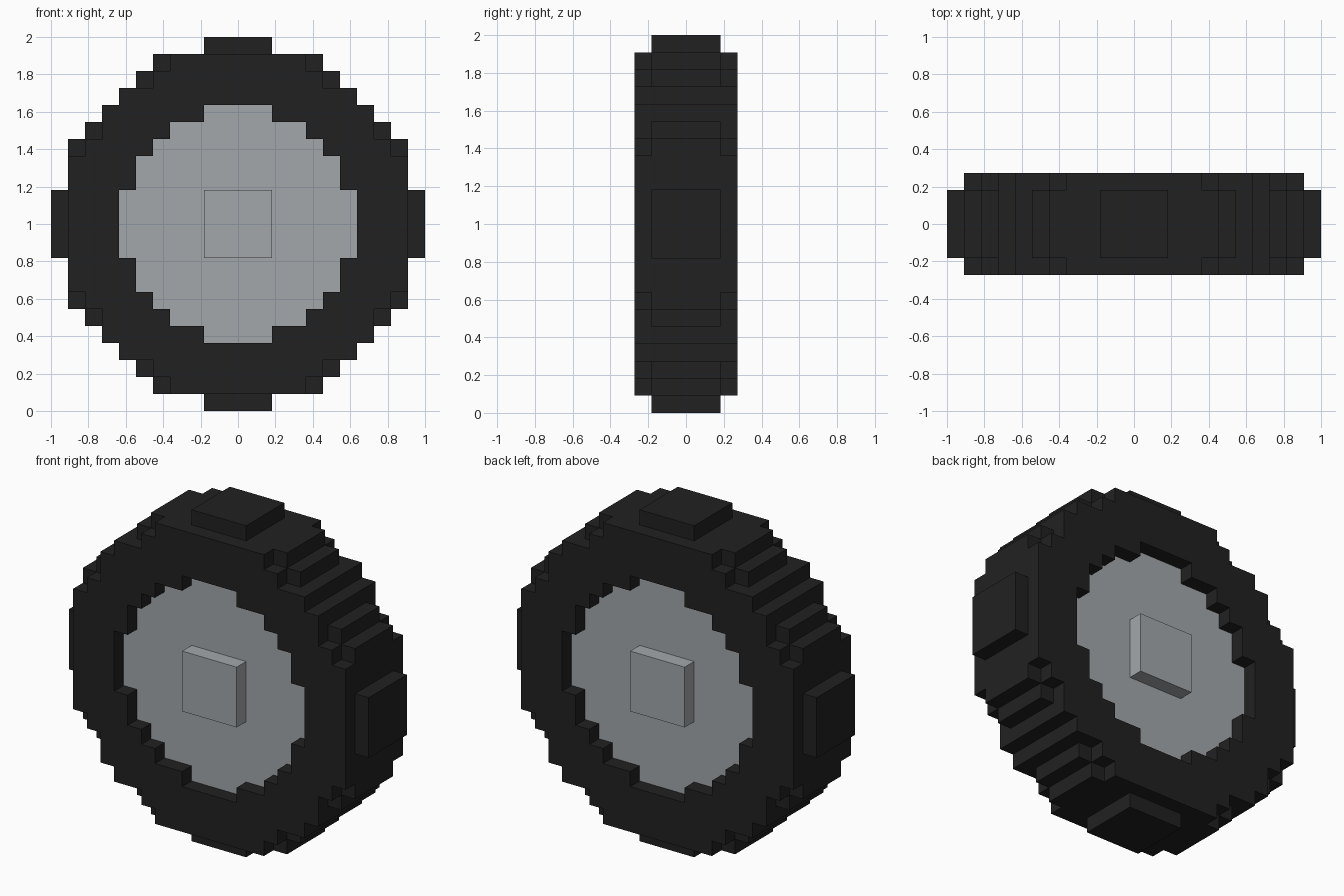
import bpy, bmesh
from mathutils import Matrix, Vector

if "Cube" in bpy.data.objects:
    bpy.data.objects.remove(bpy.data.objects["Cube"])

U = 1 / 11                      # one block; the wheel is 22 blocks across
CENTRE = Vector((0, 0, 1))


def srgb(*rgb):
    lin = [((c / 255 + 0.055) / 1.055) ** 2.4 for c in rgb]
    return (*lin, 1)


def material(name, *rgb):
    m = bpy.data.materials.new(name)
    m.diffuse_color = srgb(*rgb)
    m.use_nodes = True
    m.node_tree.nodes["Principled BSDF"].inputs["Base Color"].default_value = m.diffuse_color
    return m


RUBBER = material("black rubber", 33, 33, 33)
METAL = material("light grey metal", 163, 167, 170)


def finish(name, bm, mat):
    bmesh.ops.recalc_face_normals(bm, faces=bm.faces)
    mesh = bpy.data.meshes.new(name)
    bm.to_mesh(mesh)
    bm.free()
    mesh.materials.clear()
    mesh.materials.append(mat)
    obj = bpy.data.objects.new(name, mesh)
    bpy.context.collection.objects.link(obj)
    return obj


def stepped_circle(widths):
    """Closed outline from the half width of each block row above the centre."""
    quarter = []
    for row in range(1, len(widths)):
        if widths[row] != widths[row - 1]:
            quarter += [(widths[row - 1], row), (widths[row], row)]
    quarter.append((widths[-1], len(widths)))
    half = quarter + [(-x, z) for x, z in reversed(quarter)]
    return half + [(x, -z) for x, z in reversed(half)]


def disc(name, outlines, half_depth, mat):
    """Extrude filled outlines (the second one is a hole) along y."""
    curve = bpy.data.curves.new(name, 'CURVE')
    curve.dimensions, curve.fill_mode = '2D', 'BOTH'
    curve.extrude = half_depth * U
    for outline in outlines:
        s = curve.splines.new('POLY')
        s.points.add(len(outline) - 1)
        for p, (x, z) in zip(s.points, outline):
            p.co = (x * U, z * U, 0, 1)
        s.use_cyclic_u = True
    temp = bpy.data.objects.new(name + " outline", curve)
    bpy.context.collection.objects.link(temp)
    mesh = bpy.data.meshes.new_from_object(
        temp.evaluated_get(bpy.context.evaluated_depsgraph_get()))
    bm = bmesh.new()
    bm.from_mesh(mesh)
    for f in bm.faces:
        f.material_index, f.smooth = 0, False
    bpy.data.objects.remove(temp)
    bpy.data.curves.remove(curve)
    bpy.data.meshes.remove(mesh)
    bmesh.ops.remove_doubles(bm, verts=bm.verts, dist=0.0005)
    bm.transform(Matrix.Translation(CENTRE) @ Matrix.Rotation(1.5707963268, 4, 'X'))
    return finish(name, bm, mat)


def boxes(name, spans, mat):
    """Boxes given as (x0, x1, y0, y1, z0, z1) in blocks from the wheel centre."""
    bm = bmesh.new()
    for x0, x1, y0, y1, z0, z1 in spans:
        mid = Vector((x0 + x1, y0 + y1, z0 + z1)) * U / 2 + CENTRE
        size = Vector((x1 - x0, y1 - y0, z1 - z0)) * U
        bmesh.ops.create_cube(bm, size=1,
                              matrix=Matrix.Translation(mid) @ Matrix.Diagonal((*size, 1)))
    return finish(name, bm, mat)


# Tyre ring and the recessed wheel disc that fills its hole
rim = stepped_circle([7, 7, 6, 6, 5, 4, 2])
disc("tyre", [stepped_circle([10, 10, 10, 10, 9, 8, 8, 7, 5, 4]), rim], 3, RUBBER)
disc("wheel_disc", [rim], 2, METAL)

# Square hub caps, front and back
boxes("hub_caps", [(-2, 2, -3, -2, -2, 2), (-2, 2, 2, 3, -2, 2)], METAL)

# Raised tread blocks at top, bottom, left and right
boxes("tread_blocks", [(-2, 2, -2, 2, 10, 11), (-2, 2, -2, 2, -11, -10),
                       (10, 11, -2, 2, -2, 2), (-11, -10, -2, 2, -2, 2)], RUBBER)

# Narrow nubs that soften the steps of the tread
nubs = []
for x, z in [(4.5, 9.5), (5.5, 8.5), (8.5, 5.5), (9.5, 4.5)]:
    for sx in (-1, 1):
        for sz in (-1, 1):
            nubs.append((sx * x - .5, sx * x + .5, -2, 2, sz * z - .5, sz * z + .5))
boxes("tread_nubs", nubs, RUBBER)
